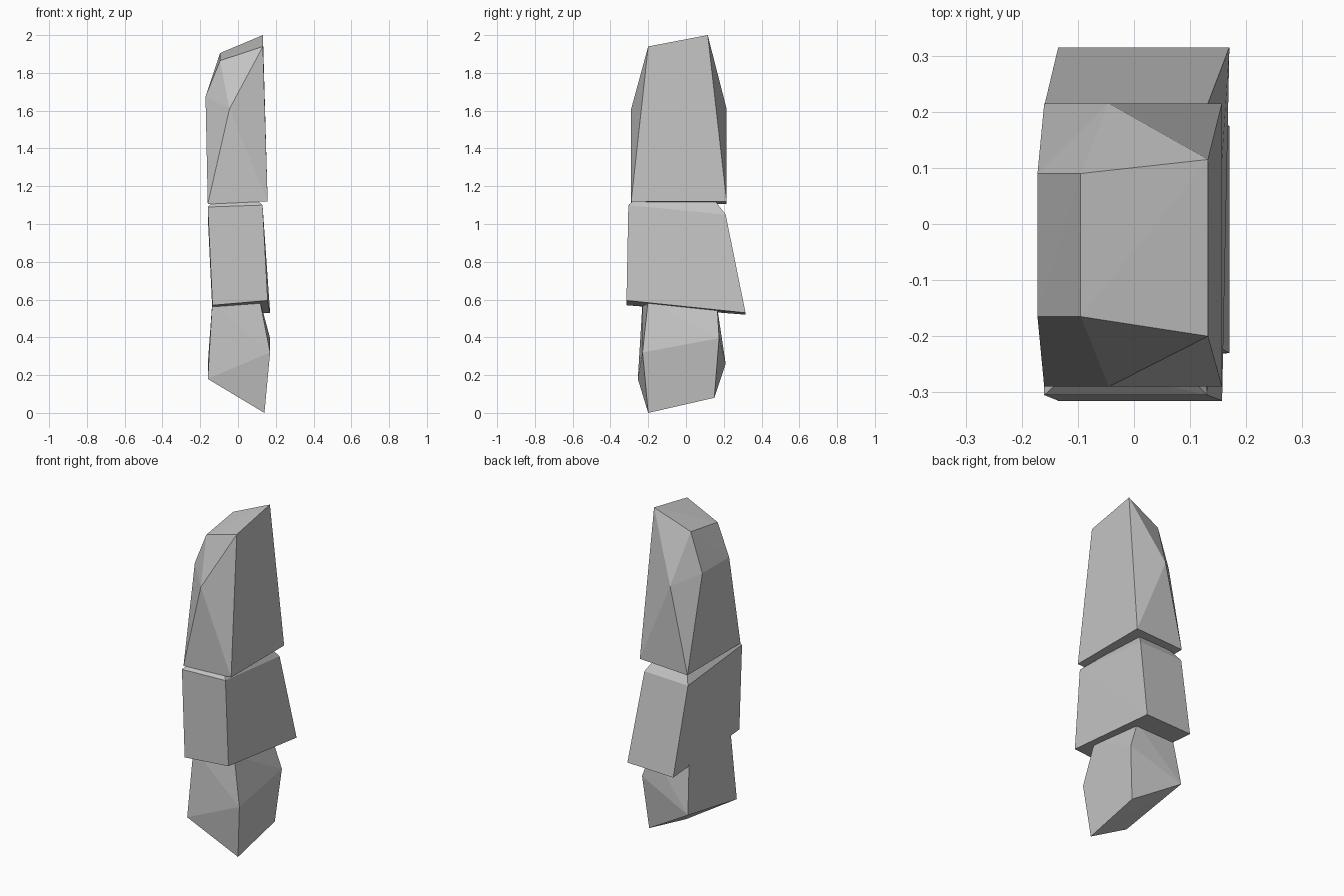
import bpy
import bmesh
import math

default_cube = bpy.data.objects.get("Cube")
if default_cube:
    bpy.data.objects.remove(default_cube, do_unlink=True)

# One plain stone colour
stone = bpy.data.materials.new("stone grey")
stone_colour = (0.55, 0.55, 0.55, 1.0)
stone.diffuse_color = stone_colour
stone.use_nodes = True
for node in stone.node_tree.nodes:
    if node.type == "BSDF_PRINCIPLED":
        node.inputs["Base Color"].default_value = stone_colour


def faceted_rock(name, ridges):
    """Wrap a chipped, flat-faced rock around ridges running front to back."""
    mesh_data = bmesh.new()
    for front, back in ridges:
        mesh_data.verts.new(front)
        mesh_data.verts.new(back)
    hull = bmesh.ops.convex_hull(mesh_data, input=mesh_data.verts[:])
    unused = set(hull["geom_interior"]) | set(hull["geom_unused"])
    loose = [item for item in unused if isinstance(item, bmesh.types.BMVert)]
    bmesh.ops.delete(mesh_data, geom=loose, context="VERTS")

    # Merge the nearly flat triangles into broad facets
    bmesh.ops.dissolve_limit(
        mesh_data,
        angle_limit=math.radians(1),
        verts=mesh_data.verts[:],
        edges=mesh_data.edges[:],
    )
    bmesh.ops.recalc_face_normals(mesh_data, faces=mesh_data.faces[:])

    mesh = bpy.data.meshes.new(name)
    mesh_data.to_mesh(mesh)
    mesh_data.free()
    mesh.materials.append(stone)
    rock = bpy.data.objects.new(name, mesh)
    bpy.context.collection.objects.link(rock)
    return rock


# Bottom rock: slanted underside, bulging side ridge, top tucked into the middle
faceted_rock("bottom_rock", [
    ((0.14, -0.2, 0), (0.14, 0.15, 0.08)),
    ((-0.16, -0.255, 0.18), (-0.16, 0.21, 0.26)),
    ((0.17, -0.23, 0.32), (0.17, 0.175, 0.395)),
    ((0.115, -0.2, 0.6), (0.115, 0.165, 0.56)),
    ((-0.136, -0.23, 0.59), (-0.136, 0.165, 0.56)),
])

# Middle rock: block flaring backward at the base, with a bevelled top
faceted_rock("middle_rock", [
    ((-0.135, -0.315, 0.57), (-0.135, 0.315, 0.52)),
    ((0.157, -0.315, 0.595), (0.17, 0.315, 0.53)),
    ((-0.16, -0.305, 1.09), (-0.16, 0.21, 1.04)),
    ((0.13, -0.305, 1.1), (0.13, 0.21, 1.05)),
    ((-0.1, -0.25, 1.15), (-0.1, 0.14, 1.14)),
    ((0.08, -0.25, 1.15), (0.08, 0.14, 1.14)),
])

# Top rock: tall tapering slab with chipped corners and a sloping crown
faceted_rock("top_rock", [
    ((-0.16, -0.29, 1.105), (-0.16, 0.215, 1.105)),
    ((0.157, -0.29, 1.12), (0.157, 0.215, 1.12)),
    ((-0.045, -0.29, 1.61), (-0.045, 0.215, 1.61)),
    ((-0.172, -0.165, 1.675), (-0.172, 0.09, 1.675)),
    ((-0.095, -0.165, 1.865), (-0.095, 0.09, 1.905)),
    ((0.132, -0.2, 1.94), (0.132, 0.115, 2)),
])
